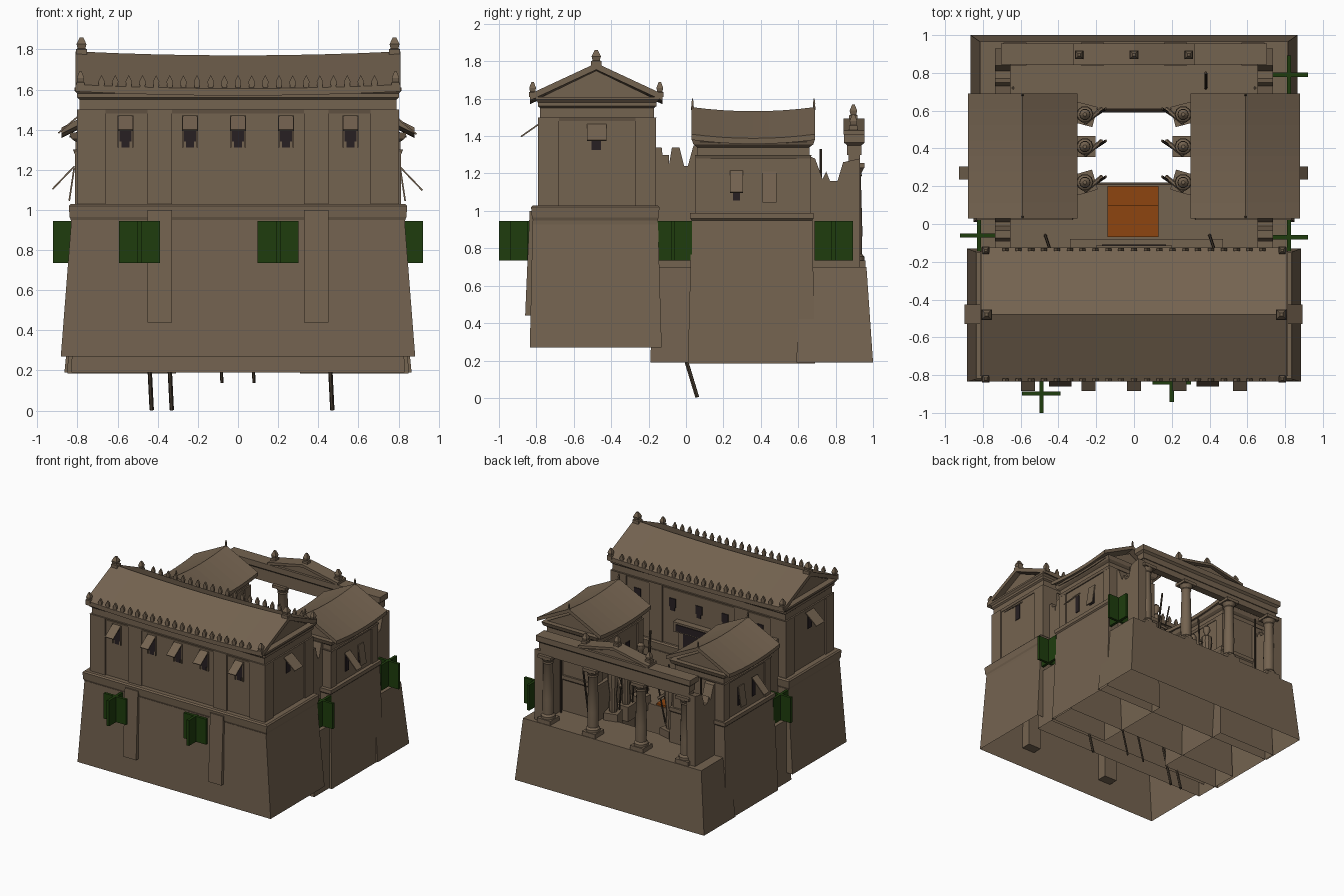
import bpy, bmesh, math
from mathutils import Vector

if "Cube" in bpy.data.objects:
    bpy.data.objects.remove(bpy.data.objects["Cube"])


def material(name, c):
    m = bpy.data.materials.new(name)
    m.diffuse_color = (*c, 1)
    m.use_nodes = True
    m.node_tree.nodes["Principled BSDF"].inputs["Base Color"].default_value = m.diffuse_color
    return m


STONE = material("brown stone", (0.175, 0.125, 0.08))
DARK = material("dark opening", (0.02, 0.014, 0.016))
GREEN = material("leaf green", (0.013, 0.046, 0.004))
ORANGE = material("orange cloth", (0.27, 0.06, 0.005))
WOOD = material("dark wood", (0.06, 0.043, 0.028))
round_parts = []


def make(name, verts, faces, mat):
    me = bpy.data.meshes.new(name)
    me.from_pydata(verts, [], faces)
    bm = bmesh.new()
    bm.from_mesh(me)
    bmesh.ops.recalc_face_normals(bm, faces=bm.faces)
    bm.to_mesh(me)
    bm.free()
    me.materials.append(mat)
    ob = bpy.data.objects.new(name, me)
    bpy.context.collection.objects.link(ob)
    return ob


def loft(name, rings, mat, hollow=False):
    # skin over rings; hollow leaves the first ring open
    n = len(rings[0])
    verts = [p for r in rings for p in r]
    faces = [(i * n + j, i * n + (j + 1) % n, (i + 1) * n + (j + 1) % n, (i + 1) * n + j)
             for i in range(len(rings) - 1) for j in range(n)]
    faces.append(tuple(range(len(verts) - n, len(verts))))
    if not hollow:
        faces.append(tuple(range(n)))
    return make(name, verts, faces, mat)


def rect(x0, x1, y0, y1, z):
    return [(x0, y0, z), (x1, y0, z), (x1, y1, z), (x0, y1, z)]


def box(name, x0, x1, y0, y1, z0, z1, mat=STONE):
    return loft(name, [rect(x0, x1, y0, y1, z0), rect(x0, x1, y0, y1, z1)], mat)


def stepped(name, x0, x1, y0, y1, steps, mat=STONE, hollow=False):
    # stack of rectangles, each step is (z, outward offset)
    return loft(name, [rect(x0 - o, x1 + o, y0 - o, y1 + o, z) for z, o in steps], mat, hollow)


def turned(name, x, y, profile, mat=STONE, n=14):
    rings = [[(x + r * math.cos(2 * math.pi * k / n), y + r * math.sin(2 * math.pi * k / n), z)
              for k in range(n)] for r, z in profile]
    ob = loft(name, rings, mat)
    round_parts.append(ob)
    return ob


def rod(name, a, b, r, mat=WOOD, n=6):
    a, b = Vector(a), Vector(b)
    q = (b - a).to_track_quat('Z', 'Y')
    ring = [q @ Vector((r * math.cos(2 * math.pi * k / n), r * math.sin(2 * math.pi * k / n), 0))
            for k in range(n)]
    return loft(name, [[a + p for p in ring], [b + p for p in ring]], mat)


def gable(name, axis, c, half, l0, l1, eave, ridge, thick, sag, solid=False):
    # roof running along x or y, sagging gently in the middle
    rings = []
    for i in range(9):
        t = i / 8
        d = sag * (1 - (2 * t - 1) ** 2)
        prof = [(-half, eave), (0, ridge), (half, eave)]
        if not solid:
            prof += [(half, eave - thick), (0, ridge - thick), (-half, eave - thick)]
        l = l0 + (l1 - l0) * t
        rings.append([(l, c + u, z - d) if axis == 'x' else (c + u, l, z - d) for u, z in prof])
    return loft(name, rings, STONE)


def slab(name, hinge0, hinge1, out, thick=0.008):
    # hinged flap: hinge edge plus an outward vector
    h0, h1, o = Vector(hinge0), Vector(hinge1), Vector(out)
    n = (h1 - h0).cross(o).normalized() * thick
    r = [h0, h1, h1 + o, h0 + o]
    return loft(name, [r, [p + n for p in r]], STONE)


def ornament(name, x, y, z, w, h):
    stepped(name, x, x, y, y, [(z, w * .5), (z + h * .3, w * .5), (z + h * .35, w * .35),
                               (z + h * .6, w * .45), (z + h, w * .15)])


# ---- front hall
loft("hall_base", [rect(-.883, .883, -.835, -.13, .27), rect(-.83, .83, -.82, -.15, .95)], STONE, True)
stepped("hall_base_moulding", -.825, .825, -.81, -.16,
        [(.90, .005), (.95, .008), (.965, .014), (1.02, .018), (1.03, .008)])
box("hall_wall", -.79, .79, -.78, -.17, 1.0, 1.52)
for x0, x1 in ((-.8, -.66), (.66, .8), (-.45, -.33), (.33, .45)):
    box("hall_front_pilaster", x0, x1, -.792, -.7, 1.03, 1.5)
    box("hall_rear_pilaster", x0, x1, -.25, -.16, 1.03, 1.5)
stepped("hall_entablature", -.79, .79, -.78, -.17,
        [(1.48, .005), (1.5, .012), (1.5, .0), (1.55, .0), (1.56, .012), (1.58, .012), (1.595, .025), (1.61, .025)])
gable("hall_tympanum", 'x', -.48, .31, -.765, .765, 1.6, 1.75, 0, .015, True)
gable("hall_roof", 'x', -.48, .355, -.81, .81, 1.625, 1.79, .035, .02)
for i in range(21):
    x = -.68 + 1.36 * i / 20
    for y in (-.825, -.135):
        loft("antefix", [[(x + u, y + v, z) for u, z in
             ((-.012, 1.61), (.012, 1.61), (.016, 1.64), (0, 1.672), (-.016, 1.64))] for v in (-.008, .008)], STONE)
for s in (1, -1):
    ornament("hall_ridge_ornament", s * .78, -.48, 1.775, .055, .085)
    for y in (-.82, -.14):
        ornament("hall_corner_ornament", s * .785, y, 1.61, .04, .08)
    # buttresses on the front of the base
    x = s * .39
    loft("front_buttress", [rect(x - .06, x + .06, -.86, -.75, .44), rect(x - .06, x + .06, -.836, -.75, 1.0)], STONE)
    # side window
    X = s * .792
    box("hall_side_opening", min(X, X + s * .005), max(X, X + s * .005), -.505, -.455, 1.325, 1.46, DARK)
    slab("hall_side_flap", (X, -.53, 1.465), (X, -.425, 1.465), (s * .1, 0, -.085))
    for y0, y1 in ((-.79, -.68), (-.27, -.16)):
        box("hall_side_pilaster", min(X, s * .802), max(X, s * .802), y0, y1, 1.03, 1.5)

# windows of the hall, front and rear
for x in (-.56, -.24, 0, .24, .56):
    for y0, y1, top in ((-.786, -.779, 1.46), (-.171, -.164, 1.41)):
        box("window_opening", x - .03, x + .03, y0, y1, 1.34, top, DARK)
        box("window_lower_slot", x - .02, x + .02, y0, y1, 1.31, 1.34, DARK)
    for a in (x - .04, x + .032):
        box("window_jamb", a, a + .008, -.79, -.77, 1.31, 1.47)
    slab("window_flap", (x - .037, -.785, 1.47), (x + .037, -.785, 1.47), (0, -.1, -.07))

# rear doorway of the hall
box("door_opening", -.12, .12, -.171, -.135, .7, 1.16, DARK)
for x in (-.16, .12):
    box("door_jamb", x, x + .04, -.18, -.13, .7, 1.18)
box("door_lintel", -.2, .2, -.18, -.115, 1.17, 1.25)
box("lintel_opening", -.17, .17, -.116, -.108, 1.18, 1.235, DARK)
box("rear_ledge", -.34, .47, -.15, -.08, .68, .74)

# ---- walkway, rear terrace
stepped("front_walkway", -.83, .83, -.19, .22, [(.19, .0), (.7, -.012)], STONE, True)
loft("rear_terrace", [rect(-.865, .865, .59, 1.0, .19), rect(-.815, .815, .61, .965, .70)], STONE, True)
box("cloth_upper", -.14, .13, -.07, .1, .70, .725, ORANGE)
box("cloth_lower", -.14, .13, .1, .2, .69, .715, ORANGE)
box("cloth_drop", -.14, .13, .192, .202, .6, .715, ORANGE)

# ---- side wings
for s in (1, -1):
    def wbox(name, a, b, y0, y1, z0, z1, mat=STONE):
        return box(name, min(s * a, s * b), max(s * a, s * b), y0, y1, z0, z1, mat)
    ring = lambda a, b, y0, y1, z: rect(min(s * a, s * b), max(s * a, s * b), y0, y1, z)
    loft("wing_base", [ring(.31, .85, .01, .69, .185), ring(.33, .825, .03, .675, .95),
                       ring(.325, .835, .022, .683, .96), ring(.325, .835, .022, .683, .99)], STONE, True)
    wbox("wing_wall", .36, .805, .06, .66, .98, 1.31)
    for y0, y1 in ((.052, .13), (.59, .668)):
        wbox("wing_pilaster", .35, .813, y0, y1, .99, 1.3)
    stepped("wing_entablature", min(s * .36, s * .81), max(s * .36, s * .81), .06, .66,
            [(1.28, .004), (1.3, .012), (1.3, 0), (1.34, 0), (1.355, .02), (1.385, .03)])
    gable("wing_tympanum", 'y', s * .59, .25, .07, .65, 1.37, 1.5, 0, .01, True)
    gable("wing_roof", 'y', s * .59, .29, .03, .69, 1.41, 1.555, .03, .022)
    for y in (.035, .685):
        ornament("wing_ridge_ornament", s * .59, y, 1.54, .014, .06)
    # outer windows with flaps
    wbox("wing_window", .805, .811, .25, .29, 1.055, 1.2, DARK)
    slab("wing_open_flap", (s * .812, .235, 1.215), (s * .812, .305, 1.215), (s * .11, 0, -.115))
    wbox("wing_second_window", .805, .811, .42, .475, 1.05, 1.2, DARK)
    slab("wing_closed_flap", (s * .812, .41, 1.21), (s * .812, .485, 1.21), (s * .025, 0, -.165))
    # inner windows
    for y in (.25, .45):
        wbox("wing_inner_window", .354, .36, y - .025, y + .025, 1.06, 1.18, DARK)
    # broken linking walls
    front = [(-.18, .69), (-.18, 1.34), (-.13, 1.34), (-.12, 1.25), (-.09, 1.25), (-.075, 1.34), (-.035, 1.34),
             (-.01, 1.24), (.01, 1.24), (.04, 1.35), (.07, 1.35), (.07, .69)]
    back = [(.64, .69), (.64, 1.3), (.69, 1.28), (.73, 1.17), (.75, 1.21), (.77, 1.16), (.81, 1.16), (.84, 1.26),
            (.93, 1.28), (.93, .69)]
    for name, pts in (("broken_front_wall", front), ("broken_rear_wall", back)):
        loft(name, [[(s * x, y, z) for y, z in pts] for x in (.655, .735)], STONE)
    box("wall_block", s * .695 - .04, s * .695 + .04, -.15, -.09, 1.23, 1.3)
    rod("wall_spike", (s * .64, .72, .7), (s * .64, .72, 1.33), .008)

    # guardian statues along the courtyard
    for y in (.22, .41, .58):
        x = s * .26
        p = box("statue_plinth", -.055, .055, -.055, .055, -.06, .06)
        p.location = (x, y, .7)
        p.rotation_euler.z = s * (y - .41) * 1.5
        turned("statue_body", x, y, [(.03, .76), (.036, .8), (.028, .9), (.045, 1.03), (.042, 1.08), (.015, 1.1),
                                     (.015, 1.115), (.03, 1.14), (.028, 1.17), (.01, 1.19)], n=10)
        rod("statue_arm", (x, y - .045, 1.06), (x - s * .09, y + .03, .99), .012, STONE)
        rod("statue_spear", (x - s * .05, y - .01, .78), (x - s * .11, y + .03, 1.2), .007)

# ---- rear colonnade
for x in (-.63, -.22, .22, .63):
    box("column_plinth", x - .06, x + .06, .84, .96, .70, .735)
    turned("column", x, .9, [(.055, .735), (.055, .755), (.042, .77), (.044, .9), (.036, 1.18), (.042, 1.19),
                             (.038, 1.2), (.056, 1.235)])
    box("column_abacus", x - .06, x + .06, .845, .955, 1.23, 1.255)
stepped("colonnade_beam", -.68, .68, .87, .93,
        [(1.25, 0), (1.3, 0), (1.3, .008), (1.35, .008), (1.365, .025), (1.41, .025)])
gable("colonnade_tympanum", 'y', 0, .27, .865, .935, 1.405, 1.465, 0, 0, True)
gable("colonnade_pediment", 'y', 0, .32, .842, .955, 1.43, 1.495, .022, 0)
for x, z in ((0, 1.485), (-.29, 1.43), (.29, 1.43)):
    ornament("colonnade_ornament", x, .895, z, .045, .085)

# ---- leaning poles
for x, z in ((-.43, 0), (-.33, 0), (.47, 0), (-.08, .135), (.08, .135)):
    y = .06 - z * .3
    rod("leaning_pole", (x, y, z + .004), (x - .02, y - .12, z + .4), .011 if z == 0 else .008)
for x in (-.47, .4):
    rod("courtyard_pole", (x, -.06, .7), (x + .03, -.15, 1.1), .008)
rod("terrace_pole", (.38, .72, .7), (.38, .8, 1.15), .008)

# ---- crossed foliage cards
for x, y in ((-.49, -.898), (.2, -.84), (.82, .79), (.82, -.07), (-.82, -.06)):
    box("foliage_card_wide", x - .102, x + .102, y - .011, y + .011, .735, .945, GREEN)
    box("foliage_card_deep", x - .011, x + .011, y - .102, y + .102, .735, .945, GREEN)

# smooth shading on the turned parts
bpy.ops.object.select_all(action='DESELECT')
for ob in round_parts:
    ob.select_set(True)
bpy.context.view_layer.objects.active = round_parts[0]
bpy.ops.object.shade_smooth_by_angle(angle=math.radians(35))
